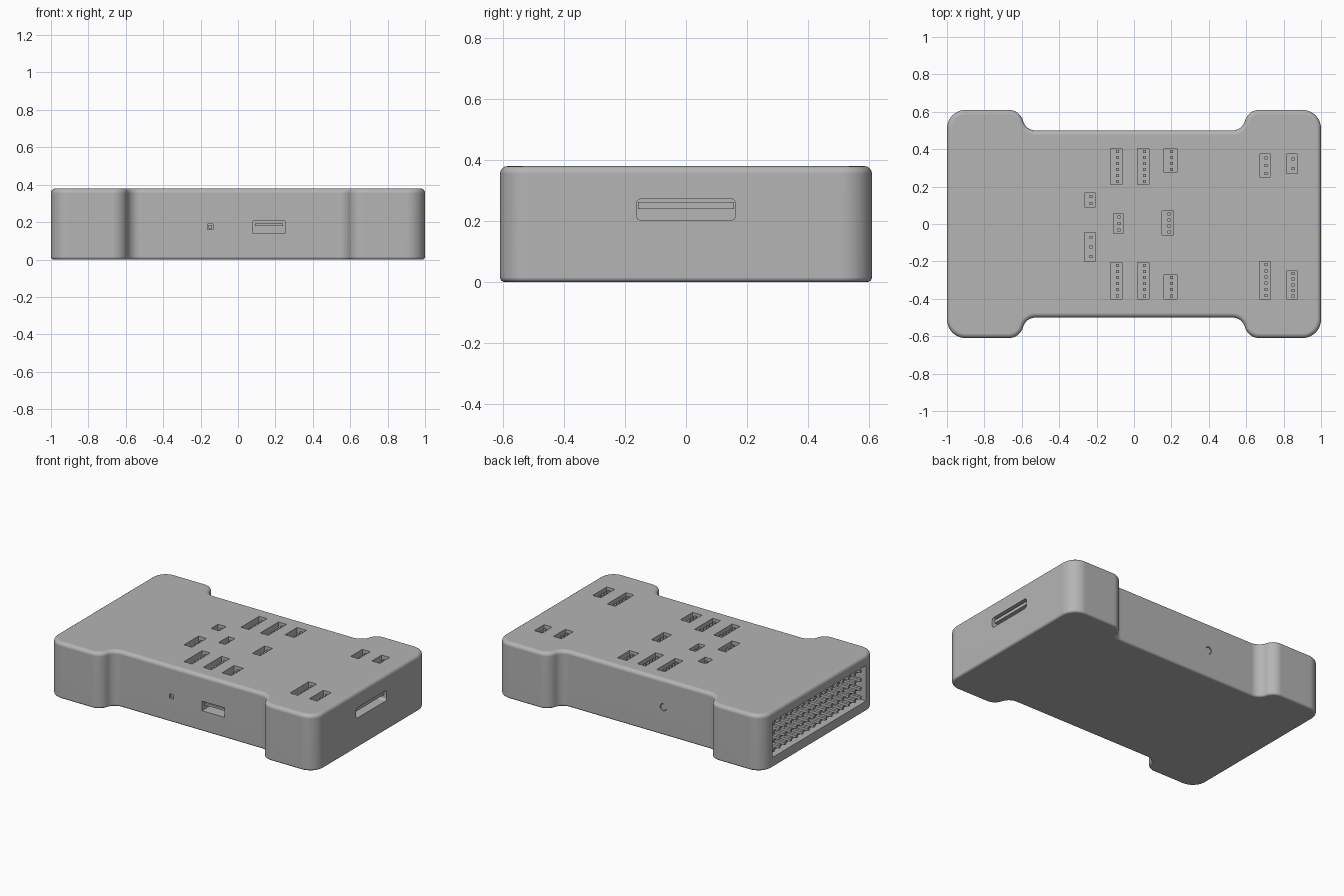
import bpy, bmesh
from math import sin, cos, radians
from mathutils import Matrix, Vector

if "Cube" in bpy.data.objects:
    bpy.data.objects.remove(bpy.data.objects["Cube"])

grey = bpy.data.materials.new("grey plastic")
grey.use_nodes = True
colour = (0.46, 0.46, 0.46, 1)
grey.diffuse_color = colour
grey.node_tree.nodes["Principled BSDF"].inputs["Base Color"].default_value = colour


def add_box(bm, x, y, z):
    """Box from three (low, high) ranges."""
    centre = Vector([(a + b) / 2 for a, b in (x, y, z)])
    size = [b - a for a, b in (x, y, z)]
    bmesh.ops.create_cube(bm, size=1, matrix=Matrix.Translation(centre) @ Matrix.Diagonal((*size, 1)))


def span(centre, width):
    return centre - width / 2, centre + width / 2


def make(name, bm):
    mesh = bpy.data.meshes.new(name)
    bm.to_mesh(mesh)
    bm.free()
    mesh.materials.append(grey)
    obj = bpy.data.objects.new(name, mesh)
    bpy.context.collection.objects.link(obj)
    return obj


def arc(cx, cy, r, start, end, steps=10):
    angles = [radians(start + (end - start) * i / steps) for i in range(steps + 1)]
    return [(cx + r * cos(a), cy + r * sin(a)) for a in angles]


# Case outline: one quarter, mirrored to all four
HEIGHT = 0.38
quarter = (arc(0.9, 0.51, 0.1, 0, 90) + arc(0.67, 0.53, 0.08, 90, 164.5)
           + arc(0.5254, 0.57, 0.07, -15.5, -90))
half = quarter + [(-x, y) for x, y in reversed(quarter)]
outline = half + [(-x, -y) for x, y in half]

bm = bmesh.new()
base = bm.faces.new([bm.verts.new((x, y, 0)) for x, y in outline])
top = bmesh.ops.extrude_face_region(bm, geom=[base])["geom"]
bmesh.ops.translate(bm, verts=[v for v in top if isinstance(v, bmesh.types.BMVert)], vec=(0, 0, HEIGHT))
bmesh.ops.recalc_face_normals(bm, faces=bm.faces)
for level, radius in ((HEIGHT, 0.025), (0, 0.015)):
    rim = [e for e in bm.edges if all(abs(v.co.z - level) < 1e-4 for v in e.verts)]
    bmesh.ops.bevel(bm, geom=rim, offset=radius, segments=4, profile=0.5, affect="EDGES")
case = make("case", bm)

# Header slots in the top: x, y low, y high, width, pin count
slots = [
    (-0.095, 0.21, 0.405, 0.06, 6), (0.05, 0.21, 0.405, 0.06, 6), (0.195, 0.275, 0.405, 0.07, 4),
    (0.70, 0.25, 0.375, 0.06, 3), (0.845, 0.27, 0.375, 0.06, 2), (-0.235, 0.09, 0.165, 0.06, 2),
    (-0.085, -0.05, 0.055, 0.05, 3), (0.18, -0.06, 0.07, 0.06, 4), (-0.235, -0.2, -0.045, 0.06, 3),
    (-0.095, -0.4, -0.205, 0.06, 6), (0.05, -0.4, -0.205, 0.06, 6), (0.195, -0.4, -0.27, 0.07, 4),
    (0.70, -0.4, -0.2, 0.06, 6), (0.845, -0.4, -0.25, 0.06, 5),
]
FLOOR = 0.31
cut = bmesh.new()
pins = bmesh.new()
for x, low, high, width, count in slots:
    add_box(cut, span(x, width), (low, high), (FLOOR, 0.5))
    pitch = (high - low) / count
    for i in range(count):
        add_box(pins, span(x + 0.006, 0.016), span(low + (i + 0.5) * pitch, 0.016), (FLOOR - 0.01, 0.365))

# Openings in the sides
add_box(cut, (-1.2, -0.9), (-0.5, 0.5), (0.07, 0.31))        # wide socket
add_box(cut, (0.08, 0.25), (-0.7, -0.4), (0.14, 0.205))      # front port
add_box(cut, span(-0.148, 0.03), (-0.7, -0.44), span(0.175, 0.03))  # front button hole

# Rounded card slot at the right end
card = bmesh.new()
add_box(card, (0.9, 1.2), (-0.163, 0.163), (0.203, 0.272))
bmesh.ops.bevel(card, geom=[e for e in card.edges if abs(e.verts[0].co.x - e.verts[1].co.x) > 0.1],
                offset=0.015, segments=4, profile=0.5, affect="EDGES")

# Round jack hole at the back
jack = bmesh.new()
turn = Matrix.Translation((-0.18, 0.55, 0.19)) @ Matrix.Rotation(radians(90), 4, "X")
bmesh.ops.create_cone(jack, cap_ends=True, segments=32, radius1=0.024, radius2=0.024, depth=0.13, matrix=turn)

for name, shape in (("slot_cutter", cut), ("card_cutter", card), ("jack_cutter", jack)):
    cutter = make(name, shape)
    cutter.hide_render = True
    mod = case.modifiers.new(name, "BOOLEAN")
    mod.operation, mod.solver, mod.object = "DIFFERENCE", "EXACT", cutter
    bpy.context.view_layer.objects.active = case
    bpy.ops.object.modifier_apply(modifier=name)
    bpy.data.objects.remove(cutter)

make("header_pins", pins)

# Pin rows with ledges in the wide socket
socket = bmesh.new()
for row in range(4):
    z = 0.1 + row * 0.06
    add_box(socket, (-0.95, -0.895), (-0.5, 0.5), span(z - 0.018, 0.012))
    for i in range(16):
        add_box(socket, (-0.985, -0.895), span((i - 7.5) * 0.062, 0.018), span(z, 0.018))
make("socket_pins", socket)

# Inner tongues and plugs of the small openings
tongues = bmesh.new()
add_box(tongues, (0.89, 0.985), (-0.157, 0.157), (0.24, 0.262))
add_box(tongues, (0.09, 0.24), (-0.49, -0.39), (0.178, 0.192))
add_box(tongues, span(-0.148, 0.02), (-0.49, -0.43), span(0.175, 0.02))
make("port_tongues", tongues)
plug = bmesh.new()
turn = Matrix.Translation((-0.18, 0.48, 0.19)) @ Matrix.Rotation(radians(90), 4, "X")
bmesh.ops.create_cone(plug, cap_ends=True, segments=32, radius1=0.021, radius2=0.021, depth=0.03, matrix=turn)
make("jack_plug", plug)

# Smooth the rounded case while keeping cut edges crisp
bpy.ops.object.select_all(action="DESELECT")
case.select_set(True)
bpy.context.view_layer.objects.active = case
bpy.ops.object.shade_smooth_by_angle(angle=radians(35))
weighted = case.modifiers.new("weighted_normals", "WEIGHTED_NORMAL")
weighted.keep_sharp = True
